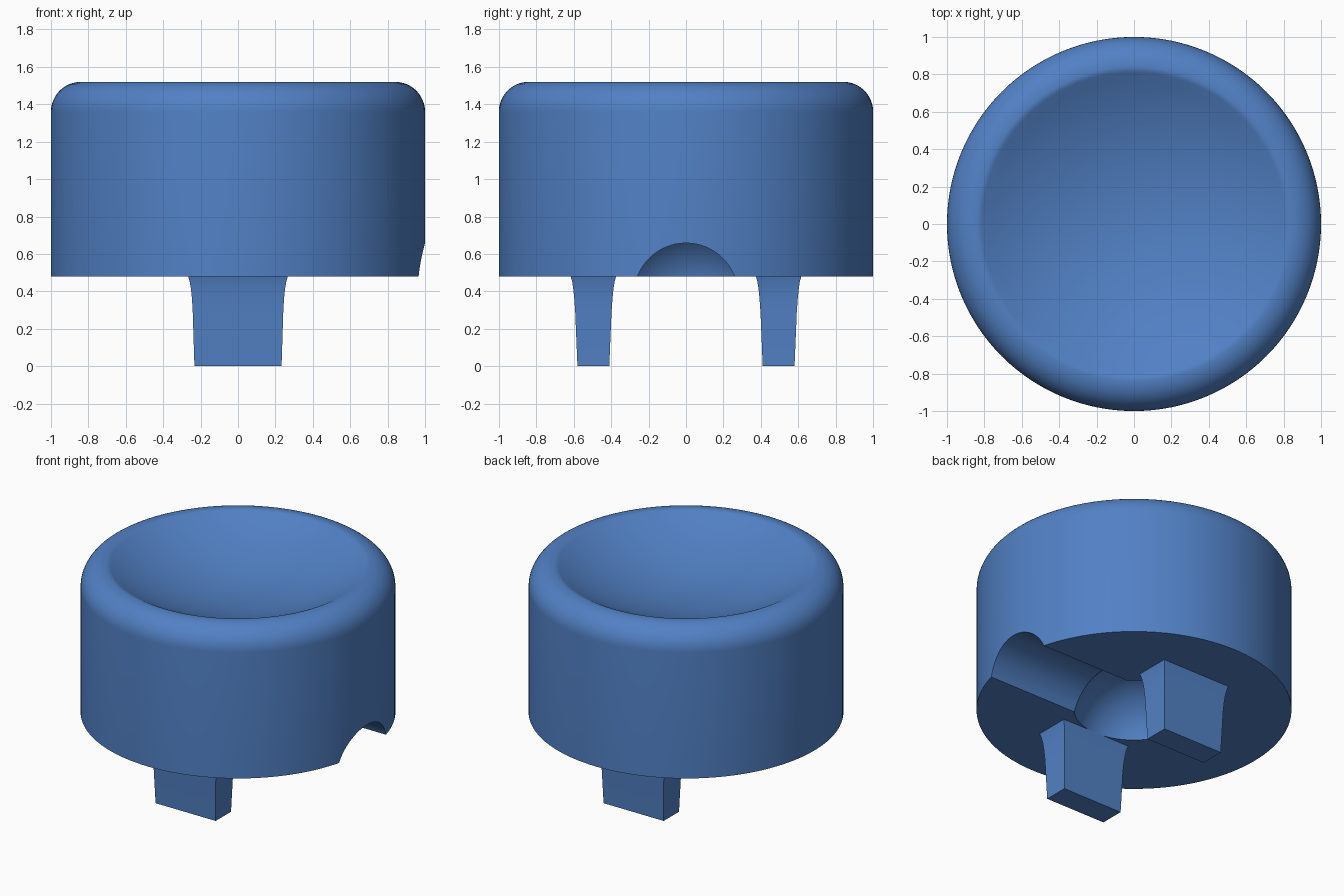
import bpy
import bmesh
import math

if "Cube" in bpy.data.objects:
    bpy.data.objects.remove(bpy.data.objects["Cube"])

blue = bpy.data.materials.new("button blue")
blue.diffuse_color = (0.084, 0.22, 0.56, 1)
blue.use_nodes = True
blue.node_tree.nodes["Principled BSDF"].inputs["Base Color"].default_value = blue.diffuse_color

BASE, TOP = 0.48, 1.52      # underside and rim heights of the cap
SEG = 128


def activate(ob):
    bpy.ops.object.select_all(action='DESELECT')
    ob.select_set(True)
    bpy.context.view_layer.objects.active = ob


def make_object(name, bm):
    bmesh.ops.recalc_face_normals(bm, faces=bm.faces)
    mesh = bpy.data.meshes.new(name)
    bm.to_mesh(mesh)
    bm.free()
    ob = bpy.data.objects.new(name, mesh)
    bpy.context.collection.objects.link(ob)
    mesh.materials.append(blue)
    return ob


def lathe(name, profile):
    """Revolve a profile that starts and ends on the z axis."""
    bm = bmesh.new()
    verts = [bm.verts.new((r, 0, z)) for r, z in profile]
    edges = [bm.edges.new(p) for p in zip(verts, verts[1:])]
    bmesh.ops.spin(bm, geom=verts + edges, axis=(0, 0, 1), cent=(0, 0, 0),
                   angle=2 * math.pi, steps=SEG, use_duplicate=False)
    bmesh.ops.remove_doubles(bm, verts=bm.verts, dist=1e-5)
    return make_object(name, bm)


# Cap: flat underside, straight wall, rounded shoulder, concave top
FILLET, LIP, SLOPE = 0.16, 0.06, math.radians(29)
crest = 1 - FILLET
profile = [(0, BASE), (1, BASE)]
for i in range(13):
    a = math.pi / 2 * i / 12
    profile.append((crest + FILLET * math.cos(a), TOP - FILLET + FILLET * math.sin(a)))
for i in range(1, 5):
    a = SLOPE * i / 4
    profile.append((crest - LIP * math.sin(a), TOP - LIP + LIP * math.cos(a)))
edge_r, edge_z = profile[-1]
dish_r = edge_r / math.sin(SLOPE)
for i in range(1, 17):
    a = SLOPE * (1 - i / 16)
    profile.append((dish_r * math.sin(a),
                    edge_z + dish_r * (math.cos(SLOPE) - math.cos(a))))
profile[-1] = (0, profile[-1][1])
cap = lathe("cap", profile)

# Cutters: round groove out to the right, domed hollow in the middle
bpy.ops.mesh.primitive_cylinder_add(vertices=64, radius=0.278, depth=1.3,
                                    location=(0.65, 0, 0.38),
                                    rotation=(0, math.pi / 2, 0))
groove = bpy.context.object
groove.name = "groove_cutter"
bpy.ops.mesh.primitive_uv_sphere_add(segments=64, ring_count=32, radius=0.393,
                                     location=(0, 0, 0.38))
hollow = bpy.context.object
hollow.name = "hollow_cutter"
for cutter in (groove, hollow):
    cutter.hide_render = True
    activate(cap)
    mod = cap.modifiers.new("cut", 'BOOLEAN')
    mod.operation = 'DIFFERENCE'
    mod.solver = 'EXACT'
    mod.object = cutter
    bpy.ops.object.modifier_apply(modifier=mod.name)
    bpy.data.objects.remove(cutter)
activate(cap)
bpy.ops.object.shade_smooth_by_angle(angle=math.radians(25))

# Pegs: slightly tapered blocks that flare where they meet the cap
# (height, half width in x, half thickness in y)
SECTIONS = [(0, 0.233, 0.085), (0.29, 0.242, 0.097), (0.36, 0.246, 0.102),
            (0.41, 0.251, 0.107), (0.45, 0.258, 0.113), (BASE, 0.266, 0.121)]
for name, y in (("front_peg", -0.495), ("back_peg", 0.495)):
    bm = bmesh.new()
    rings = [[bm.verts.new((sx * w, y + sy * t, z))
              for sx, sy in ((-1, -1), (1, -1), (1, 1), (-1, 1))]
             for z, w, t in SECTIONS]
    for lo, hi in zip(rings, rings[1:]):
        for i in range(4):
            j = (i + 1) % 4
            bm.faces.new((lo[i], lo[j], hi[j], hi[i]))
    bm.faces.new(rings[0][::-1])
    bm.faces.new(rings[-1])
    peg = make_object(name, bm)
    activate(peg)
    bpy.ops.object.shade_smooth_by_angle(angle=math.radians(25))
